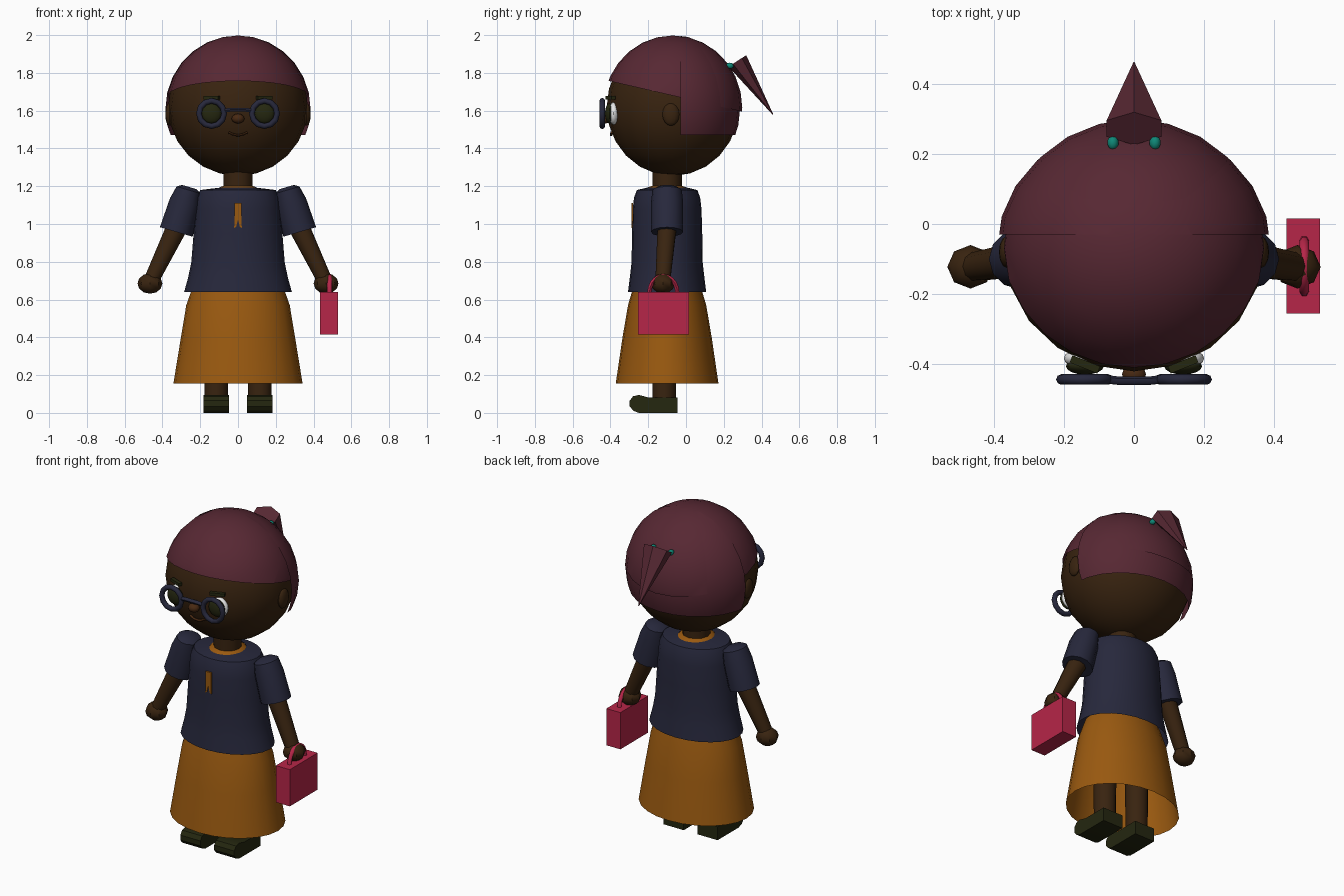
import bpy, bmesh, math
from mathutils import Vector, Matrix

cube = bpy.data.objects.get("Cube")
if cube:
    bpy.data.objects.remove(cube, do_unlink=True)


def material(name, rgb):
    m = bpy.data.materials.new(name)
    m.use_nodes = True
    m.diffuse_color = (*rgb, 1)
    m.node_tree.nodes["Principled BSDF"].inputs["Base Color"].default_value = (*rgb, 1)
    return m


SKIN = material("dark_brown_skin", (.04, .017, .005))
NOSE = material("warm_brown", (.065, .022, .006))
HAIR = material("plum_hair", (.095, .021, .033))
NAVY = material("navy", (.02, .021, .045))
OCHRE = material("ochre", (.32, .1, .005))
RED = material("raspberry", (.47, .019, .065))
OLIVE = material("dark_olive", (.018, .02, .005))
TEAL = material("teal", (.005, .25, .19))
WHITE = material("white", (.8, .8, .8))


def finish(ob, mat, angle=40):
    """Assign the colour and smooth everything except sharp edges."""
    ob.data.materials.clear()
    ob.data.materials.append(mat)
    bpy.ops.object.select_all(action='DESELECT')
    ob.select_set(True)
    bpy.context.view_layer.objects.active = ob
    if angle:
        bpy.ops.object.shade_smooth_by_angle(angle=math.radians(angle))
    return ob


def from_bmesh(name, bm, mat, angle=40):
    me = bpy.data.meshes.new(name)
    bmesh.ops.recalc_face_normals(bm, faces=bm.faces)
    bm.to_mesh(me)
    bm.free()
    ob = bpy.data.objects.new(name, me)
    bpy.context.collection.objects.link(ob)
    return finish(ob, mat, angle)


def ball(name, mat, center, radii, seg=20, rings=12, cuts=()):
    """Ellipsoid; each cut is a plane (point, normal) keeping the normal side."""
    bm = bmesh.new()
    bmesh.ops.create_uvsphere(bm, u_segments=seg, v_segments=rings, radius=1)
    bm.transform(Matrix.Translation(center) @ Matrix.Diagonal((*radii, 1)))
    for co, no in cuts:
        bmesh.ops.bisect_plane(bm, geom=bm.verts[:] + bm.edges[:] + bm.faces[:],
                               plane_co=co, plane_no=no, clear_inner=True)
    return from_bmesh(name, bm, mat)


def loft(name, mat, rings, axis=(0, 0, 1), seg=20, caps=True, angle=40):
    """Skin elliptical rings (center, rx, ry) that face along the axis."""
    bm = bmesh.new()
    q = Vector((0, 0, 1)).rotation_difference(Vector(axis))
    loops = []
    for c, rx, ry in rings:
        loops.append([])
        for i in range(seg):
            a = math.tau * i / seg + math.pi / 2
            loops[-1].append(bm.verts.new(
                Vector(c) + q @ Vector((rx * math.cos(a), ry * math.sin(a), 0))))
    for a, b in zip(loops, loops[1:]):
        for i in range(seg):
            j = (i + 1) % seg
            bm.faces.new((a[i], a[j], b[j], b[i]))
    if caps:
        bm.faces.new(loops[0])
        bm.faces.new(loops[-1])
    return from_bmesh(name, bm, mat, angle)


def box(name, mat, center, size, turn=0):
    bm = bmesh.new()
    bmesh.ops.create_cube(bm, size=1)
    bm.transform(Matrix.Translation(center) @ Matrix.Rotation(turn, 4, 'Z')
                 @ Matrix.Diagonal((*size, 1)))
    return from_bmesh(name, bm, mat, 0)


def prism(name, mat, points, offset, angle=30):
    """Extrude a flat outline by an offset vector."""
    bm = bmesh.new()
    face = bm.faces.new([bm.verts.new(p) for p in points])
    new = bmesh.ops.extrude_face_region(bm, geom=[face])["geom"]
    bmesh.ops.translate(bm, vec=offset,
                        verts=[v for v in new if isinstance(v, bmesh.types.BMVert)])
    return from_bmesh(name, bm, mat, angle)


def tube(name, mat, points, radius):
    cu = bpy.data.curves.new(name, 'CURVE')
    cu.dimensions = '3D'
    cu.bevel_depth, cu.bevel_resolution, cu.use_fill_caps = radius, 1, True
    sp = cu.splines.new('POLY')
    sp.points.add(len(points) - 1)
    for p, co in zip(sp.points, points):
        p.co = (*co, 1)
    ob = bpy.data.objects.new(name, cu)
    bpy.context.collection.objects.link(ob)
    bpy.ops.object.select_all(action='DESELECT')
    ob.select_set(True)
    bpy.context.view_layer.objects.active = ob
    bpy.ops.object.convert(target='MESH')
    return finish(bpy.context.object, mat, 60)


# Head and face
ball("head", SKIN, (0, -.07, 1.62), (.37, .35, .365))
ball("nose", NOSE, (0, -.428, 1.558), (.034, .03, .026), 12, 8)
tube("mouth", NOSE, [(x / 100, -.397 + abs(x) / 1500, 1.47 + x * x * 6e-4)
                     for x in (-5, -3, -1, 1, 3, 5)], .007)

# Hair: fringe cap with a slanted hem, longer shell behind the ears
ball("hair_front", HAIR, (0, -.07, 1.615), (.378, .368, .383), 24, 14,
     [((0, -.42, 1.76), (0, .23, 1))])
ball("hair_back", HAIR, (0, -.07, 1.61), (.39, .356, .39), 24, 14,
     [((0, -.03, 0), (0, 1, 0)), ((0, 0, 1.47), (0, 0, 1))])
tip = Vector((0, .46, 1.58))
base = Vector((0, .272, 1.863))
loft("ponytail", HAIR, [(base, .09, .056), (tip, .002, .002)], tip - base, seg=6, angle=0)

# Glasses bridge
tube("glasses_bridge", NAVY, [(-.075, -.443, 1.6), (-.04, -.447, 1.605),
                              (.04, -.447, 1.605), (.075, -.443, 1.6)], .012)

# Neck, blouse and skirt
loft("neck", SKIN, [((0, -.1, 1.12), .078, .078), ((0, -.1, 1.34), .078, .078)], seg=12)
loft("collar", OCHRE, [((0, -.1, 1.17), .12, .12), ((0, -.1, 1.193), .1, .105),
                       ((0, -.1, 1.203), .075, .075)], seg=12, caps=False)
blouse = ((.64, .285, .207), (.72, .263, .197), (.8, .247, .188), (.95, .235, .186),
          (1.08, .225, .182), (1.14, .218, .175), (1.18, .2, .16), (1.192, .1, .108))
loft("blouse", NAVY, [((0, -.1, z), rx, ry) for z, rx, ry in blouse], seg=24, caps=False)
skirt = ((.155, .342, .272), (.4, .302, .236), (.57, .274, .207), (.68, .235, .175))
loft("skirt", OCHRE, [((0, -.1, z), rx, ry) for z, rx, ry in skirt], seg=24, caps=False)

# Split ribbon on the chest
prism("chest_ribbon", OCHRE,
      [(x, -.289, z) for x, z in ((-.018, 1.11), (.018, 1.11), (.02, .98),
                                  (.01, .985), (0, 1.025), (-.01, .985), (-.02, .98))],
      (0, .009, 0), 0)

# Shoe outline seen from the side
SHOE = ((-.045, 0), (-.25, 0), (-.28, .012), (-.298, .035), (-.298, .065), (-.28, .088),
        (-.25, .095), (-.2, .082), (-.045, .082))

for s, side in ((1, "left"), (-1, "right")):
    # Ear
    ball(side + "_ear", SKIN, (s * .363, -.08, 1.58), (.022, .045, .06), 12, 8)
    # Eye, iris, brow and glasses ring
    ball(side + "_eye", WHITE, (s * .14, -.383, 1.585), (.06, .03, .06), 16, 8)
    ball(side + "_iris", OLIVE, (s * .14, -.405, 1.585), (.054, .024, .054), 16, 8)
    box(side + "_brow", OLIVE, (s * .14, -.4, 1.668), (.085, .022, .018), s * .38)
    bpy.ops.mesh.primitive_torus_add(location=(s * .14, -.443, 1.585),
                                     rotation=(math.pi / 2, 0, 0), major_segments=12,
                                     minor_segments=8, major_radius=.067, minor_radius=.015)
    ring = bpy.context.object
    ring.name = side + "_glasses_ring"
    finish(ring, NAVY, 60)
    # Hair tie
    ball(side + "_hair_tie", TEAL, (s * .06, .232, 1.838), (.016, .022, .016), 10, 6)

    # Sleeve, arm and hand
    top, cuff = Vector((s * .262, -.1, 1.18)), Vector((s * .327, -.1, .958))
    down = cuff - top
    loft(side + "_sleeve", NAVY, [(top - down * .07, .04, .05), (top, .066, .078),
                                  (top + down * .3, .082, .085), (cuff, .09, .085)],
         down, seg=12)
    elbow, wrist = Vector((s * .32, -.1, .99)), Vector((s * .455, -.122, .71))
    loft(side + "_arm", SKIN, [(elbow, .056, .052), (wrist, .04, .042)],
         wrist - elbow, seg=10)
    ball(side + "_hand", SKIN, (s * .466, -.122, .685), (.066, .062, .054), 8, 6)

    # Leg and shoe
    loft(side + "_leg", SKIN, [((s * .115, -.115, .06), .062, .062),
                               ((s * .115, -.115, .6), .068, .068)], seg=12)
    prism(side + "_shoe", OLIVE, [(s * .115 - .068, y, z) for y, z in SHOE], (.136, 0, 0))

# Handbag carried in the left hand
box("handbag", RED, (.4825, -.12, .5275), (.095, .27, .225))
tube("handbag_handle", RED,
     [(.485, -.12 + .074 * math.cos(a), .635 + .09 * math.sin(a))
      for a in (math.pi * i / 10 for i in range(11))], .013)
